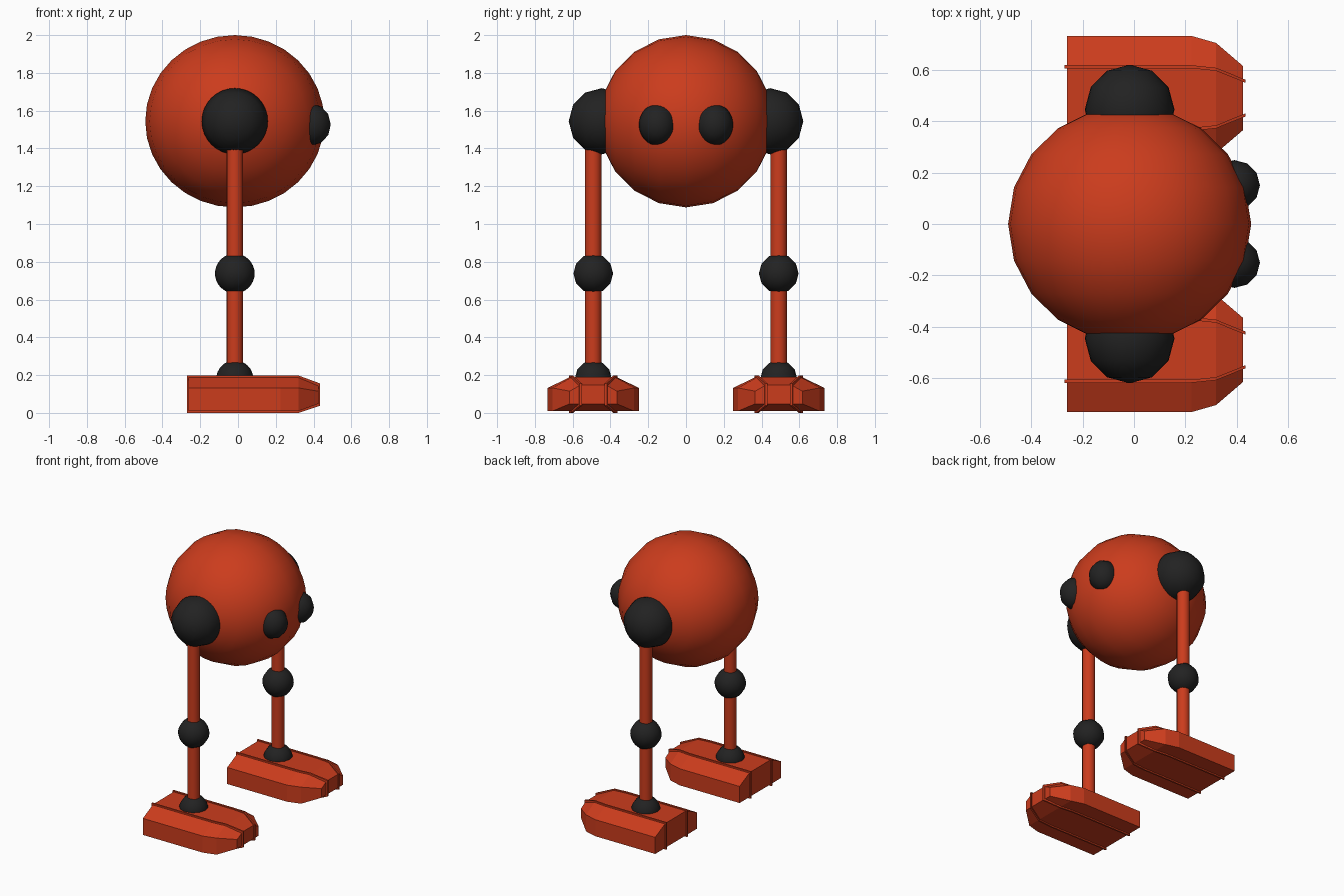
import bpy, bmesh
from math import radians
from mathutils import Matrix

if "Cube" in bpy.data.objects:
    bpy.data.objects.remove(bpy.data.objects["Cube"])


def material(name, rgb):
    mat = bpy.data.materials.new(name)
    mat.diffuse_color = (*rgb, 1)
    mat.use_nodes = True
    mat.node_tree.nodes["Principled BSDF"].inputs["Base Color"].default_value = mat.diffuse_color
    return mat


RED = material("orange_red", (0.6, 0.045, 0.012))
BLACK = material("black", (0.016, 0.016, 0.016))
CX = -0.017      # body and leg centre line
LEG_Y = 0.491


def finish(name, bm, mat, location=(0, 0, 0), smooth=True):
    bmesh.ops.recalc_face_normals(bm, faces=bm.faces)
    mesh = bpy.data.meshes.new(name)
    bm.to_mesh(mesh)
    bm.free()
    mesh.materials.append(mat)
    obj = bpy.data.objects.new(name, mesh)
    obj.location = location
    bpy.context.collection.objects.link(obj)
    if smooth:
        bpy.ops.object.select_all(action='DESELECT')
        bpy.context.view_layer.objects.active = obj
        obj.select_set(True)
        bpy.ops.object.shade_smooth_by_angle(angle=radians(40))
    return obj


def ball(name, location, radii, mat, rings=6, pole='Y'):
    """Ellipsoid whose poles lie on the given axis."""
    turn = Matrix.Rotation(radians(90), 4, 'X' if pole == 'Y' else 'Y')
    bm = bmesh.new()
    bmesh.ops.create_uvsphere(bm, u_segments=32, v_segments=rings, radius=1,
                              matrix=Matrix.Diagonal((*radii, 1)) @ turn)
    return finish(name, bm, mat, location)


def rod(name, x, y, z0, z1, radius, mat):
    bm = bmesh.new()
    bmesh.ops.create_cone(bm, cap_ends=True, segments=16, radius1=radius,
                          radius2=radius, depth=z1 - z0)
    return finish(name, bm, mat, (x, y, (z0 + z1) / 2))


def loft(name, sections, mat, location):
    """Skin a list of equal-length closed sections with flat faces."""
    bm = bmesh.new()
    loops = [[bm.verts.new(p) for p in s] for s in sections]
    for a, b in zip(loops, loops[1:]):
        for i in range(len(a)):
            j = (i + 1) % len(a)
            bm.faces.new((a[i], a[j], b[j], b[i]))
    bm.faces.new(loops[0])
    bm.faces.new(loops[-1])
    return finish(name, bm, mat, location, smooth=False)


# Foot stations: x, half width, top half width, bottom z, shoulder z, top z
FOOT = [(-0.262, 0.242, 0.122, 0.01, 0.132, 0.19),
        (0.225, 0.242, 0.122, 0.01, 0.132, 0.19),
        (0.32, 0.215, 0.112, 0.01, 0.132, 0.19),
        (0.425, 0.125, 0.066, 0.048, 0.115, 0.148)]


def foot(side):
    tag = "left" if side > 0 else "right"
    loc = (0, side * LEG_Y, 0)
    loft(f"{tag}_foot",
         [[(x, -w, z0), (x, w, z0), (x, w, zs), (x, t, z1), (x, -t, z1), (x, -w, zs)]
          for x, w, t, z0, zs, z1 in FOOT], RED, loc)
    # Thin raised seams running round the foot
    for s, label in ((-1, "a"), (1, "b")):
        sections = []
        for i, (x, w, t, z0, zs, z1) in enumerate(FOOT):
            x += (-0.009, 0, 0, 0.009)[i]
            ya, yb = s * t - 0.006, s * t + 0.006
            lo, hi = z0 - 0.01, z1 + 0.008
            sections.append([(x, ya, lo), (x, yb, lo), (x, yb, hi), (x, ya, hi)])
        loft(f"{tag}_foot_seam_{label}", sections, RED, loc)


# Round body
ball("body", (CX, 0, 1.544), (0.474, 0.462, 0.456), RED, rings=10)

for side in (-1, 1):
    tag = "left" if side > 0 else "right"
    y = side * LEG_Y
    # Eye
    ball(f"{tag}_eye", (0.392, side * 0.151, 1.526), (0.099, 0.098, 0.11), BLACK, pole='X')
    # Hip, knee and ankle joints
    ball(f"{tag}_hip", (CX, side * 0.446, 1.544), (0.175,) * 3, BLACK)
    ball(f"{tag}_knee", (CX, y, 0.738), (0.105,) * 3, BLACK)
    ball(f"{tag}_ankle", (CX, y, 0.18), (0.098,) * 3, BLACK)
    # Leg rods
    rod(f"{tag}_upper_leg", CX, y, 0.74, 1.5, 0.0435, RED)
    rod(f"{tag}_lower_leg", CX, y, 0.18, 0.74, 0.0435, RED)
    foot(side)
